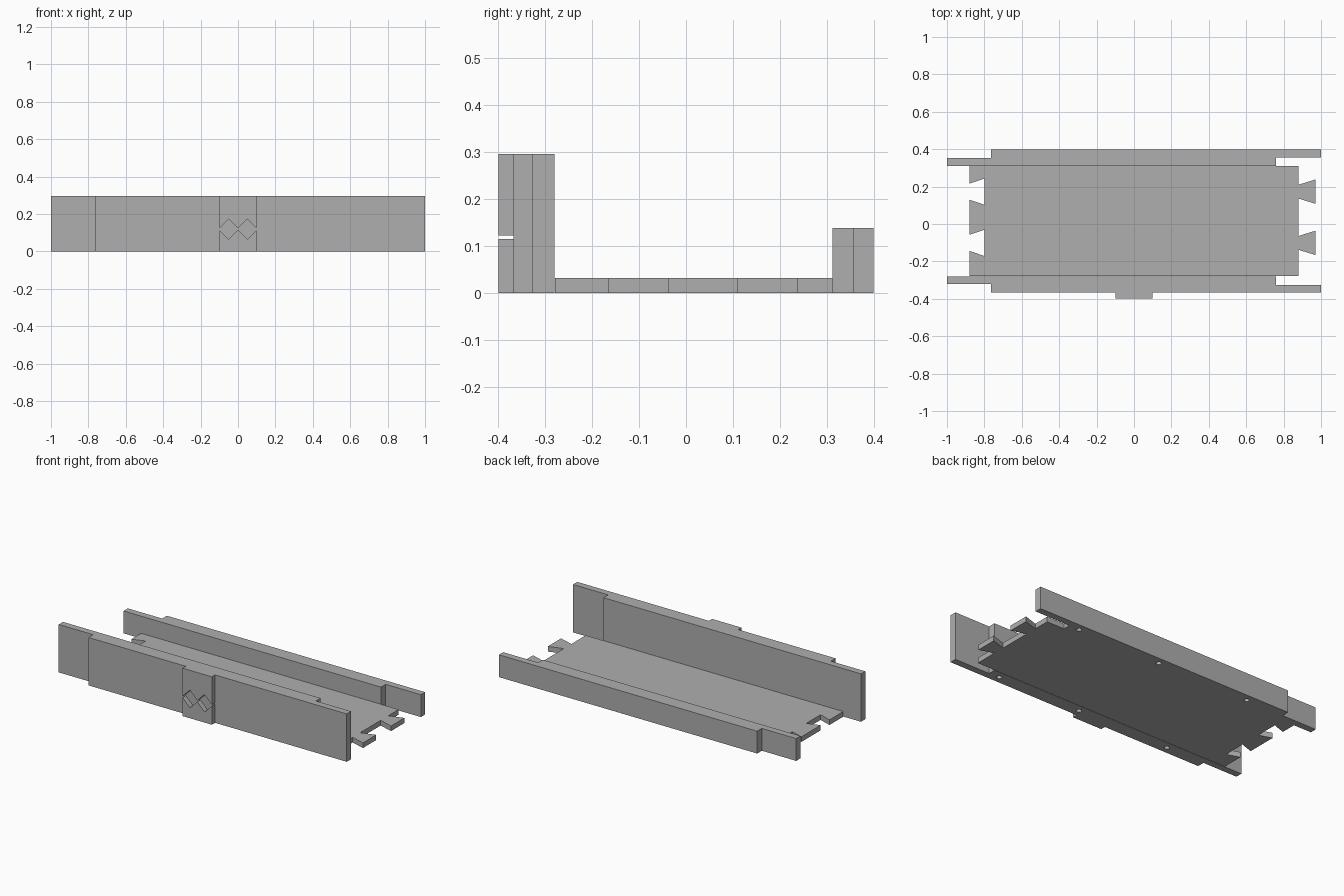
import bpy
import bmesh
from mathutils import Matrix, Vector

cube = bpy.data.objects.get("Cube")
if cube:
    bpy.data.objects.remove(cube, do_unlink=True)

grey = bpy.data.materials.new("matte grey")
grey.use_nodes = True
colour = (0.43, 0.43, 0.43, 1)
grey.diffuse_color = colour
grey.node_tree.nodes["Principled BSDF"].inputs["Base Color"].default_value = colour


def prism(name, outline, height, base=0.0, matrix=None):
    """Extrude a flat outline upwards into a solid."""
    bm = bmesh.new()
    face = bm.faces.new([bm.verts.new((x, y, base)) for x, y in outline])
    side = bmesh.ops.extrude_face_region(bm, geom=[face])
    verts = [v for v in side["geom"] if isinstance(v, bmesh.types.BMVert)]
    bmesh.ops.translate(bm, vec=Vector((0, 0, height)), verts=verts)
    if matrix:
        bm.transform(matrix)
    bmesh.ops.recalc_face_normals(bm, faces=bm.faces)
    mesh = bpy.data.meshes.new(name)
    bm.to_mesh(mesh)
    bm.free()
    mesh.materials.append(grey)
    obj = bpy.data.objects.new(name, mesh)
    bpy.context.collection.objects.link(obj)
    return obj


def cut(target, cutter):
    """Subtract a cutter, then discard it."""
    cutter.hide_render = True
    mod = target.modifiers.new("cut", "BOOLEAN")
    mod.operation = "DIFFERENCE"
    mod.solver = "EXACT"
    mod.object = cutter
    bpy.context.view_layer.objects.active = target
    bpy.ops.object.modifier_apply(modifier=mod.name)
    bpy.data.objects.remove(cutter, do_unlink=True)


def wall(name, inner, outer, height):
    """Side wall with half-lapped ends and peg holes underneath."""
    mid = (inner + outer) / 2
    low, high = min(inner, outer), max(inner, outer)
    # the lap at the -x end is on the inner half, at +x on the outer half
    gap = 0.002 if outer > 0 else -0.002
    left_lap, right_lap = mid - gap, mid + gap
    outline = [(-1, inner), (0.76, inner), (0.76, right_lap), (1, right_lap),
               (1, outer), (-0.765, outer), (-0.765, left_lap), (-1, left_lap)]
    obj = prism(name, outline, height)
    for x in (-0.505, 0.122, 0.69):
        bm = bmesh.new()
        bmesh.ops.create_cone(bm, cap_ends=True, segments=24, radius1=0.015,
                              radius2=0.015, depth=0.1,
                              matrix=Matrix.Translation((x, (low + high) / 2, 0)))
        mesh = bpy.data.meshes.new("peg_hole_cutter")
        bm.to_mesh(mesh)
        bm.free()
        mesh.materials.append(grey)
        cutter = bpy.data.objects.new("peg_hole_cutter", mesh)
        bpy.context.collection.objects.link(cutter)
        cut(obj, cutter)
    return obj


# Side walls: tall at the front, low at the back
FRONT = -0.367
wall("front_wall", -0.28, FRONT, 0.296)
wall("back_wall", 0.311, 0.398, 0.138)

# Floor with dovetail sockets on one end and matching tails on the other
centres = (-0.101, 0.173)
floor = [(-0.88, -0.278)]
floor.append((0.88, -0.278))
for c in centres:
    floor += [(0.88, c - 0.037), (0.97, c - 0.065),
              (0.97, c + 0.065), (0.88, c + 0.037)]
floor += [(0.88, 0.311), (-0.88, 0.311)]
for c in reversed(centres):
    floor += [(-0.88, c + 0.043), (-0.8, c + 0.07),
              (-0.8, c - 0.07), (-0.88, c - 0.043)]
prism("floor", floor, 0.032)

# Raised front block with two diamond grooves
block = prism("front_block", [(-0.1, FRONT), (-0.1, -0.398), (0.1, -0.398), (0.1, FRONT)], 0.296)
upright = Matrix(((1, 0, 0, 0), (0, 0, -1, 0), (0, 1, 0, 0), (0, 0, 0, 1)))
R, Z = 0.054, 0.119
for x in (-0.05, 0.05):
    diamond = [(x - R, Z), (x, Z - R), (x + R, Z), (x, Z + R)]
    cut(block, prism("diamond_cutter", diamond, 0.15, 0.3, upright))
